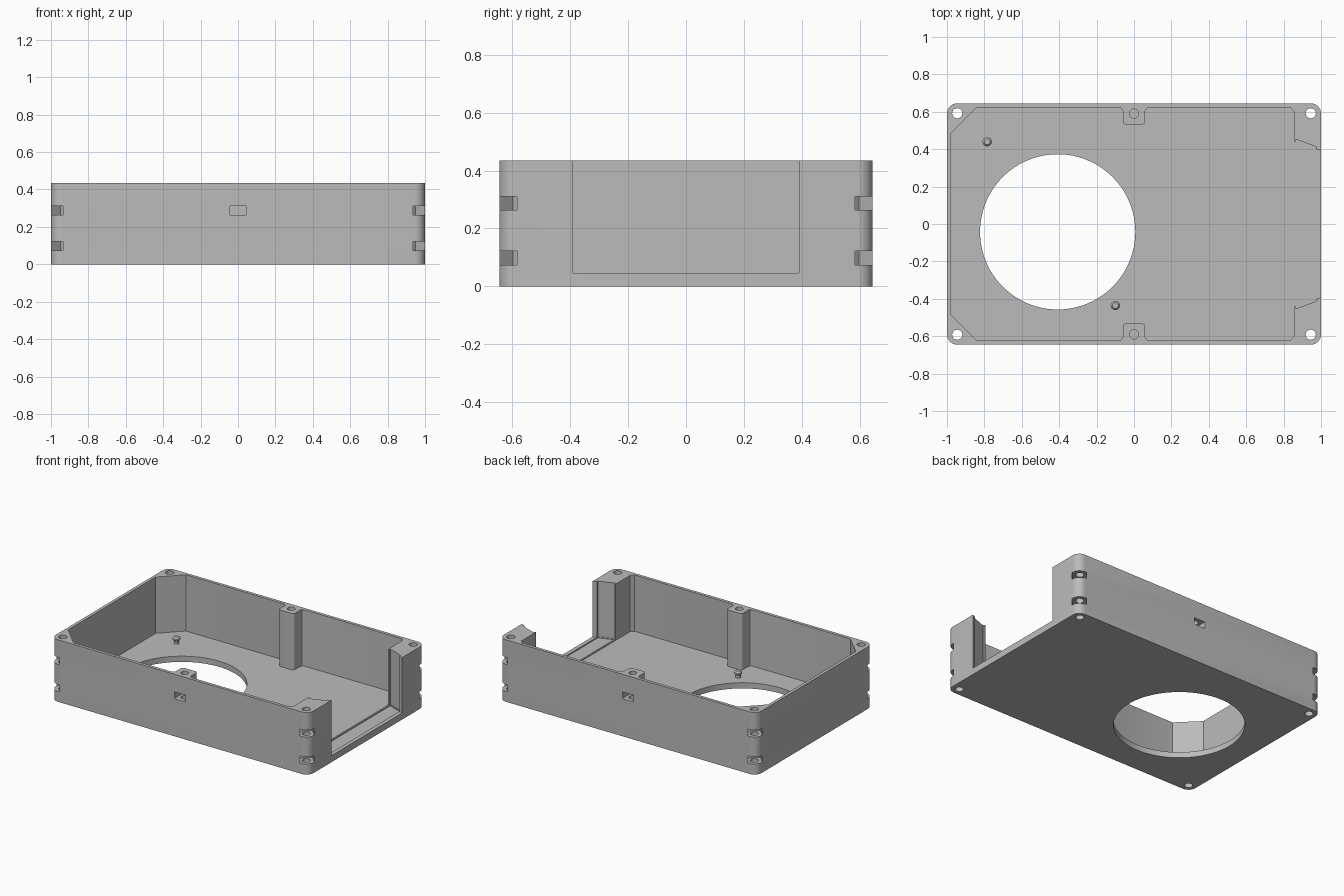
import bpy, bmesh, math
from mathutils import Matrix, Vector

if "Cube" in bpy.data.objects:
    bpy.data.objects.remove(bpy.data.objects["Cube"])

grey = bpy.data.materials.new("grey plastic")
grey.diffuse_color = (0.5, 0.5, 0.5, 1)
grey.use_nodes = True
grey.node_tree.nodes["Principled BSDF"].inputs["Base Color"].default_value = grey.diffuse_color

W, D, H = 1.0, 0.645, 0.435      # half width, half depth, height
FLOOR = 0.04


def prism(name, pts, z0, z1):
    """Extrude a closed plan outline between two heights."""
    bm = bmesh.new()
    base = bm.faces.new([bm.verts.new((x, y, z0)) for x, y in pts])
    ext = bmesh.ops.extrude_face_region(bm, geom=[base])
    bmesh.ops.translate(bm, vec=(0, 0, z1 - z0),
                        verts=[v for v in ext["geom"] if isinstance(v, bmesh.types.BMVert)])
    bmesh.ops.recalc_face_normals(bm, faces=bm.faces)
    me = bpy.data.meshes.new(name)
    bm.to_mesh(me)
    bm.free()
    me.materials.append(grey)
    ob = bpy.data.objects.new(name, me)
    bpy.context.collection.objects.link(ob)
    return ob


def circle(x, y, r, n=32):
    return [(x + r * math.cos(2 * math.pi * i / n),
             y + r * math.sin(2 * math.pi * i / n)) for i in range(n)]


def rect(x0, x1, y0, y1):
    return [(x0, y0), (x1, y0), (x1, y1), (x0, y1)]


def rounded(hx, hy, r, n=8):
    pts = []
    for k, (sx, sy) in enumerate([(1, 1), (-1, 1), (-1, -1), (1, -1)]):
        for i in range(n + 1):
            a = math.pi / 2 * (k + i / n)
            pts.append((sx * (hx - r) + r * math.cos(a), sy * (hy - r) + r * math.sin(a)))
    return pts


def smooth(ob):
    bpy.ops.object.select_all(action='DESELECT')
    ob.select_set(True)
    bpy.context.view_layer.objects.active = ob
    bpy.ops.object.shade_smooth_by_angle(angle=math.radians(30))


case = prism("case_body", rounded(W, D, 0.055), 0, H)
cutters = []


def cut(pts, z0, z1):
    cutters.append(prism("cutter", pts, z0, z1))


# main cavity, whose outline steps around the two screw bosses
def boss_corner(cx, cy, a0, r=0.02):
    return [(cx + r * math.cos(a0 - i * math.pi / 8), cy + r * math.sin(a0 - i * math.pi / 8))
            for i in range(5)]


half = [(-0.978, 0.485), (-0.84, 0.623), (-0.08, 0.623), (-0.066, 0.617), (-0.06, 0.603)]
half += [(x, y) for x, y in reversed(boss_corner(-0.04, 0.551, -math.pi / 2))]
half += [(x, y) for x, y in reversed(boss_corner(0.04, 0.551, 0))]
half += [(0.06, 0.603), (0.066, 0.617), (0.08, 0.623), (0.835, 0.623), (0.855, 0.6)]
cut(half + [(x, -y) for x, y in reversed(half)], FLOOR, H + 0.1)

# tapered panel opening in the right end, with a shallow sill groove
side = [(0.8, 0.442), (0.865, 0.442), (0.8651, 0.453), (0.973, 0.413), (0.9731, 0.402), (1.02, 0.382)]
cut(side + [(x, -y) for x, y in reversed(side)], 0.046, H + 0.1)
cut([(0.866, 0.45), (0.972, 0.41), (0.972, -0.41), (0.866, -0.45)], 0.038, 0.2)

# large round floor opening
cut(circle(-0.408, -0.042, 0.415, 96), -0.1, 0.2)

# corner screw holes and diagonal nut slots
for sx in (-1, 1):
    for sy in (-1, 1):
        c = Vector((sx * 0.945, sy * 0.592))
        cut(circle(c.x, c.y, 0.027), -0.1, H + 0.1)
        out = Vector((sx, sy)).normalized()
        across = Vector((-out.y, out.x)) * 0.045
        a, b = c - out * 0.038, c + out * 0.15
        for z0 in (0.074, 0.263):
            cut([a - across, b - across, b + across, a + across], z0, z0 + 0.048)

# middle boss screw holes and nut slots
for s in (-1, 1):
    cut(circle(0, s * 0.59, 0.025), 0.2, H + 0.1)
    cut(rect(-0.043, 0.043, *sorted((s * 0.553, s * 0.7))), 0.264, 0.311)

for c in cutters:
    m = case.modifiers.new("cut", 'BOOLEAN')
    m.operation, m.solver, m.object = 'DIFFERENCE', 'EXACT', c
bpy.context.view_layer.update()
done = bpy.data.meshes.new_from_object(case.evaluated_get(bpy.context.evaluated_depsgraph_get()))
case.modifiers.clear()
case.data = done
for c in cutters:
    bpy.data.objects.remove(c)
smooth(case)

# locating pins with a small head
profile = [(0.017, -0.01), (0.017, 0.02), (0.025, 0.028), (0.025, 0.038), (0.016, 0.048)]
for i, (px, py) in enumerate([(-0.785, 0.44), (-0.1, -0.435)]):
    bm = bmesh.new()
    rings = [[bm.verts.new((x, y, FLOOR + z)) for x, y in circle(px, py, r, 20)] for r, z in profile]
    for lo, hi in zip(rings, rings[1:]):
        for k in range(20):
            j = (k + 1) % 20
            bm.faces.new((lo[k], lo[j], hi[j], hi[k]))
    bm.faces.new(rings[-1])
    bm.faces.new(rings[0][::-1])
    me = bpy.data.meshes.new("locating_pin")
    bm.to_mesh(me)
    bm.free()
    me.materials.append(grey)
    pin = bpy.data.objects.new("locating_pin_%d" % (i + 1), me)
    bpy.context.collection.objects.link(pin)
    smooth(pin)
